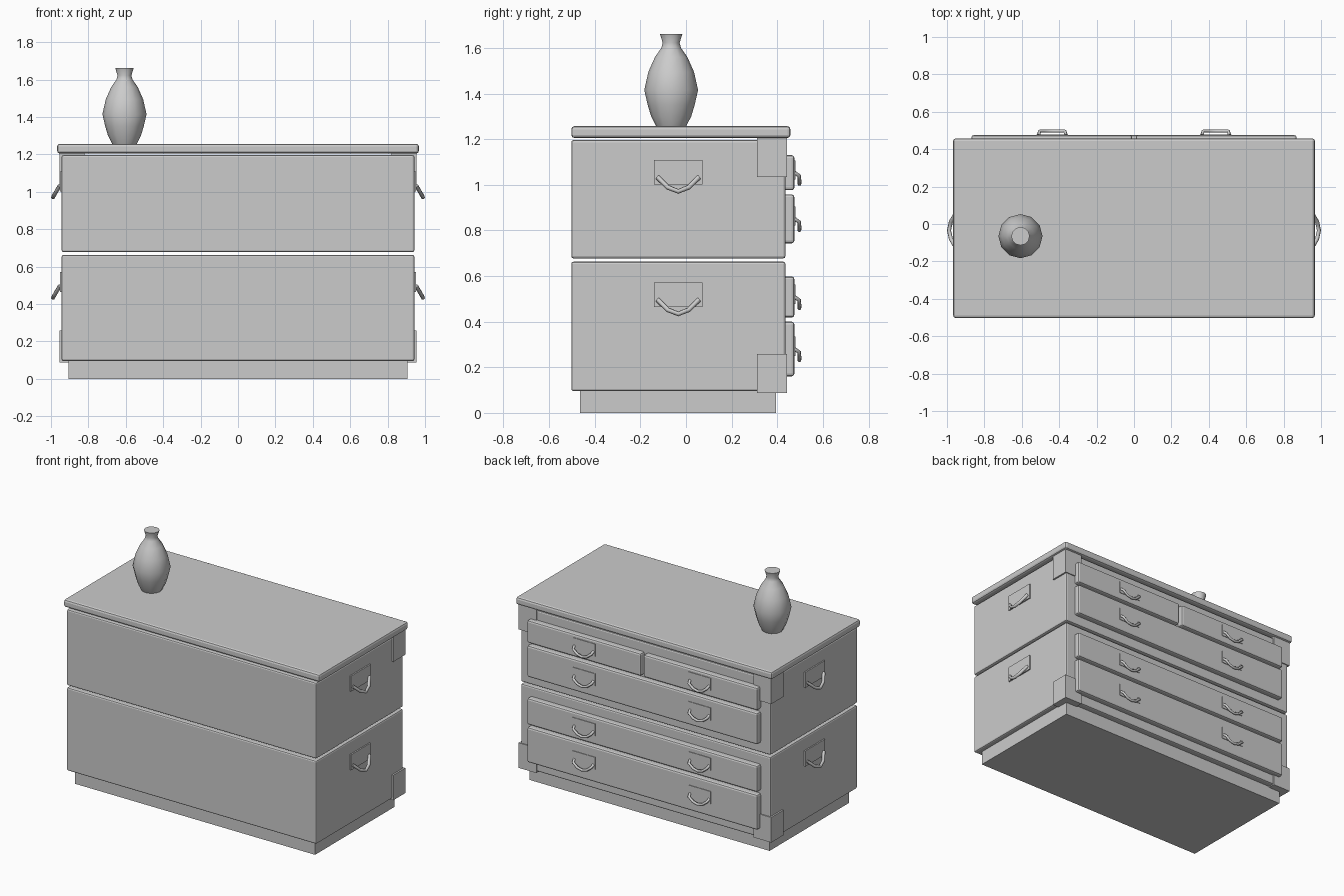
import bpy, bmesh, math
from mathutils import Vector

if "Cube" in bpy.data.objects:
    bpy.data.objects.remove(bpy.data.objects["Cube"])


def box(name, x, y, z, bevel=0.0):
    """Axis-aligned box from (min, max) ranges, with optional rounded edges."""
    bm = bmesh.new()
    bmesh.ops.create_cube(bm, size=1)
    for v in bm.verts:
        v.co = Vector([r[0] if c < 0 else r[1] for c, r in zip(v.co, (x, y, z))])
    me = bpy.data.meshes.new(name)
    bm.to_mesh(me)
    bm.free()
    ob = bpy.data.objects.new(name, me)
    bpy.context.collection.objects.link(ob)
    if bevel:
        m = ob.modifiers.new("bevel", 'BEVEL')
        m.width = bevel
        m.segments = 2
    return ob


def tube(name, pts, radius):
    """Handle rod swept along a poly path."""
    cu = bpy.data.curves.new(name, 'CURVE')
    cu.dimensions = '3D'
    cu.bevel_depth = radius
    cu.bevel_resolution = 1
    cu.use_fill_caps = True
    sp = cu.splines.new('POLY')
    sp.points.add(len(pts) - 1)
    for p, co in zip(sp.points, pts):
        p.co = (*co, 1)
    ob = bpy.data.objects.new(name, cu)
    bpy.context.collection.objects.link(ob)


# Base, two stacked chests and the top board
box("plinth", (-0.907, 0.907), (-0.464, 0.394), (0, 0.097))
box("lower_chest", (-0.943, 0.943), (-0.503, 0.436), (0.095, 0.663), 0.01)
box("upper_chest", (-0.943, 0.943), (-0.503, 0.436), (0.677, 1.196), 0.01)
box("top_board", (-0.967, 0.967), (-0.503, 0.458), (1.205, 1.257), 0.014)

# Corner mounts on the drawer side
for s in (-1, 1):
    xr = sorted((s * 0.82, s * 0.954))
    box("lower_corner_mount", xr, (0.312, 0.443), (0.088, 0.259))
    box("upper_corner_mount", xr, (0.312, 0.443), (1.033, 1.205))

# Drawer fronts: split top row, then three full-width rows
rows = [(0.976, 1.13), (0.743, 0.958), (0.418, 0.598), (0.16, 0.40)]
for i, z in enumerate(rows):
    spans = [(-0.87, -0.01), (0.01, 0.87)] if i == 0 else [(-0.87, 0.87)]
    for x in spans:
        box("drawer_front", x, (0.42, 0.475), z, 0.012)
    # Two drop handles per row
    c = (z[0] + z[1]) / 2 + 0.012
    for hx in (-0.437, 0.437):
        box("drawer_handle_plate", (hx - 0.085, hx + 0.085), (0.47, 0.479),
            (c - 0.042, c + 0.042))
        path = [(-0.073, 0.476, -0.012), (-0.068, 0.496, -0.026),
                (-0.036, 0.497, -0.052), (0, 0.497, -0.061),
                (0.036, 0.497, -0.052), (0.068, 0.496, -0.026),
                (0.073, 0.476, -0.012)]
        tube("drawer_handle", [(hx + a, b, c + d) for a, b, d in path], 0.009)

# Carrying handles on both ends
for s in (-1, 1):
    for c in (1.055, 0.518):
        box("side_handle_plate", sorted((s * 0.93, s * 0.952)),
            (-0.14, 0.072), (c - 0.053, c + 0.053))
        path = [(-0.09, 0.953, -0.022), (-0.046, 0.979, -0.066),
                (0, 0.989, -0.084), (0.046, 0.979, -0.066),
                (0.09, 0.953, -0.022)]
        tube("side_handle", [(s * b, a - 0.034, c + d) for a, b, d in path], 0.011)

# Vase: lathed profile, capped at both ends
profile = [(0.066, 1.257), (0.088, 1.30), (0.103, 1.35), (0.118, 1.415),
           (0.1, 1.495), (0.071, 1.56), (0.043, 1.6), (0.037, 1.622),
           (0.049, 1.661)]
n = 12
bm = bmesh.new()
rings = [[bm.verts.new((-0.607 + r * math.cos(2 * math.pi * k / n),
                        -0.065 + r * math.sin(2 * math.pi * k / n), z))
          for k in range(n)] for r, z in profile]
for a, b in zip(rings, rings[1:]):
    for k in range(n):
        j = (k + 1) % n
        bm.faces.new((a[k], a[j], b[j], b[k]))
bm.faces.new(rings[0][::-1])
bm.faces.new(rings[-1])
me = bpy.data.meshes.new("vase")
bm.to_mesh(me)
bm.free()
vase = bpy.data.objects.new("vase", me)
bpy.context.collection.objects.link(vase)
bpy.context.view_layer.objects.active = vase
vase.select_set(True)
bpy.ops.object.shade_smooth_by_angle(angle=math.radians(40))
